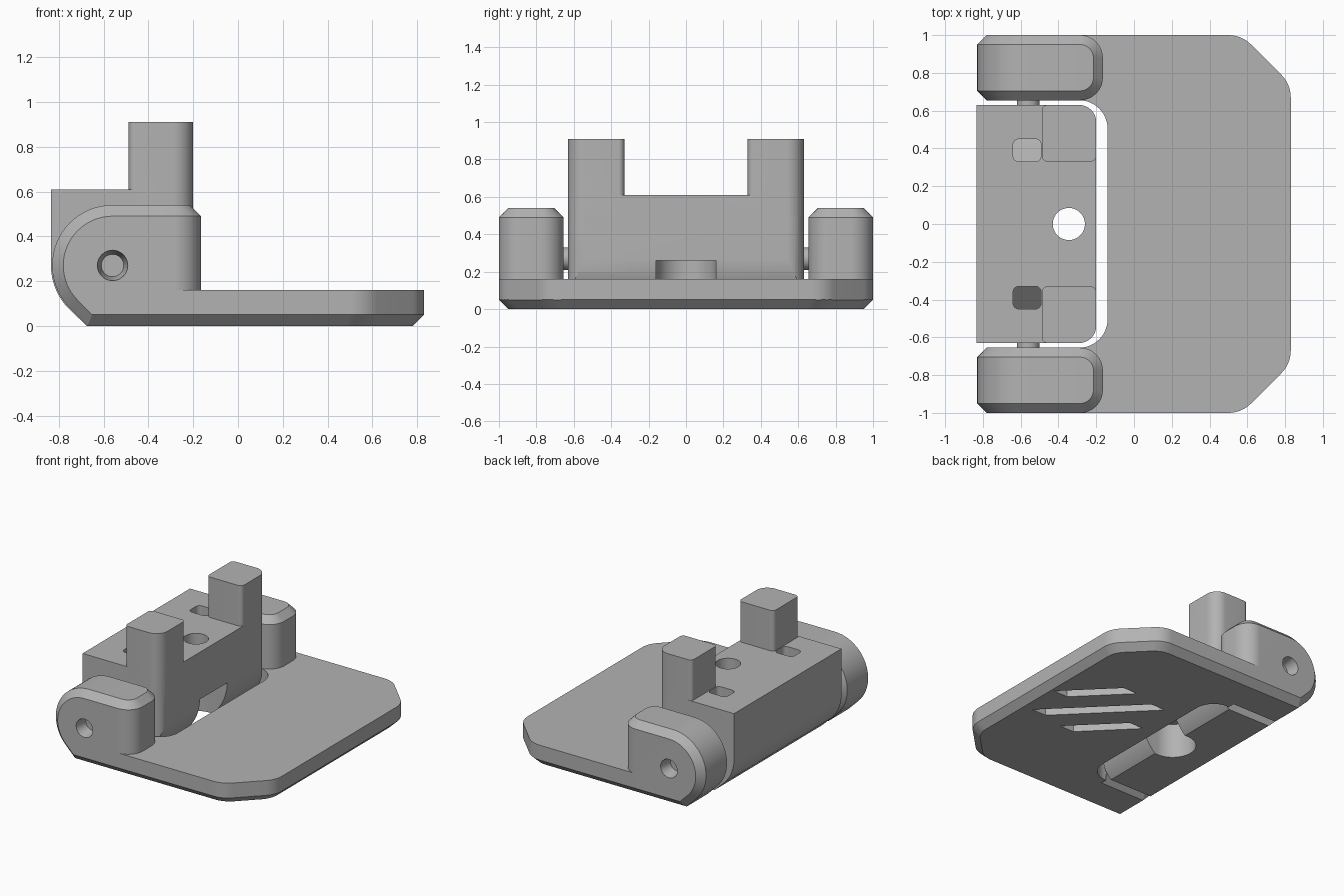
import bpy, bmesh, math
from mathutils import Vector

if "Cube" in bpy.data.objects:
    bpy.data.objects.remove(bpy.data.objects["Cube"])

grey = bpy.data.materials.new("plain grey")
grey.use_nodes = True
colour = (0.45, 0.45, 0.45, 1)
grey.diffuse_color = colour
grey.node_tree.nodes["Principled BSDF"].inputs["Base Color"].default_value = colour


def finish(name, bm):
    bmesh.ops.recalc_face_normals(bm, faces=bm.faces)
    mesh = bpy.data.meshes.new(name)
    bm.to_mesh(mesh)
    bm.free()
    mesh.materials.append(grey)
    ob = bpy.data.objects.new(name, mesh)
    bpy.context.collection.objects.link(ob)
    return ob


def fillet(corners, steps=10):
    """Round a polygon given as (x, y, radius) corners."""
    out = []
    for i, (x, y, r) in enumerate(corners):
        p = Vector((x, y))
        if not r:
            out.append((x, y))
            continue
        a = (Vector(corners[i - 1][:2]) - p).normalized()
        b = (Vector(corners[(i + 1) % len(corners)][:2]) - p).normalized()
        half = a.angle(b) / 2
        centre = p + (a + b).normalized() * r / math.sin(half)
        va = p + a * r / math.tan(half) - centre
        vb = p + b * r / math.tan(half) - centre
        for k in range(steps + 1):
            v = va.lerp(vb, k / steps).normalized() * r + centre
            out.append((v.x, v.y))
    return out


def prism(name, outline, lo, hi, axis="z"):
    """Extrude an outline along z, y (outline in xz) or x (outline in yz)."""
    place = {"z": lambda u, v, w: (u, v, w), "y": lambda u, v, w: (u, w, v),
             "x": lambda u, v, w: (w, u, v)}[axis]
    bm = bmesh.new()
    rings = [[bm.verts.new(place(u, v, w)) for u, v in outline] for w in (lo, hi)]
    for ring in rings:
        bm.faces.new(ring)
    n = len(outline)
    for i in range(n):
        j = (i + 1) % n
        bm.faces.new((rings[0][i], rings[0][j], rings[1][j], rings[1][i]))
    return finish(name, bm)


def rect(x0, x1, y0, y1, r=0):
    return fillet([(x0, y0, r), (x1, y0, r), (x1, y1, r), (x0, y1, r)], 6)


def hull(name, points):
    bm = bmesh.new()
    for p in points:
        bm.verts.new(p)
    res = bmesh.ops.convex_hull(bm, input=bm.verts)
    junk = [v for v in res["geom_interior"] if isinstance(v, bmesh.types.BMVert)]
    bmesh.ops.delete(bm, geom=junk, context="VERTS")
    bmesh.ops.dissolve_limit(bm, angle_limit=0.005, verts=bm.verts, edges=bm.edges)
    return finish(name, bm)


def cylinder(name, centre, r0, r1, depth, axis="z"):
    bm = bmesh.new()
    bmesh.ops.create_cone(bm, cap_ends=True, segments=48, radius1=r0, radius2=r1, depth=depth)
    ob = finish(name, bm)
    ob.location = centre
    if axis == "y":
        ob.rotation_euler.x = -math.pi / 2
    return ob


def combine(ob, other, how):
    bpy.context.view_layer.update()
    mod = ob.modifiers.new("cut", "BOOLEAN")
    mod.operation, mod.solver, mod.object = how, "EXACT", other
    bpy.context.view_layer.objects.active = ob
    bpy.ops.object.modifier_apply(modifier=mod.name)
    bpy.data.objects.remove(other)


def arc(cx, cz, r, start, end, steps=24):
    angles = [math.radians(start + (end - start) * k / steps) for k in range(steps + 1)]
    return [(cx + r * math.cos(a), cz + r * math.sin(a)) for a in angles]


PIN_X, PIN_Z, CH = -0.56, 0.27, 0.05


# Base plate with clipped corners and a chamfered underside
def plate_outline(d):
    half = [(0.57 - d * 0.4, 1 - d, 0.17), (0.83 - d, 0.74 - d * 0.4, 0.17)]
    return fillet([(-0.3, d - 1, 0)] + [(x, -y, r) for x, y, r in half]
                  + half[::-1] + [(-0.3, 1 - d, 0)])


base = hull("base_plate", [(x, y, z) for z, d in ((0, CH), (CH, 0), (0.16, 0))
                           for x, y in plate_outline(d)])
notch = fillet([(-1, -0.655, 0), (-0.14, -0.655, 0.15),
                (-0.14, 0.655, 0.15), (-1, 0.655, 0)])
combine(base, prism("notch", notch, -0.1, 0.3), "DIFFERENCE")

# Chamfered hinge ears, one on each side
for s in (-1, 1):
    pts = []
    for d, y0, y1 in ((0, 0.655 + CH, 1 - CH), (CH, 0.655, 1)):
        low = d
        curve = arc(PIN_X, PIN_Z, 0.27 - d, 90, 225)
        x, z = curve[-1]
        curve.append((x + z - low, low))
        pts += [(x, s * y, z) for x, z in curve for y in (y0, y1)]
    for z, d in ((0, CH), (CH, 0), (0.54 - CH, 0), (0.54, CH)):
        r = 0.12 - d
        end = fillet([(-0.5, 0.655 + d, 0), (-0.165 - (d if z else 0), 0.655 + d, r),
                      (-0.165 - (d if z else 0), 1 - d, r), (-0.5, 1 - d, 0)])
        pts += [(x, s * y, z) for x, y in end]
    ear = hull("ear", pts)
    dimple = cylinder("dimple", (PIN_X, s * 0.96, PIN_Z), 0.05, 0.07, 0.1, "y")
    if s < 0:
        dimple.rotation_euler.x = math.pi / 2
    combine(ear, dimple, "DIFFERENCE")
    combine(base, ear, "UNION")

# Diagonal grooves in the underside
for offset, length in ((-0.17, 0.34), (0, 0.58), (0.17, 0.34)):
    cx, cy, h, w = 0.36 + offset, 0.05 + offset, length / 2, 0.06
    groove = [(cx + h - w, cy - h), (cx + h + w, cy - h),
              (cx - h + w, cy + h), (cx - h - w, cy + h)]
    combine(base, prism("groove", groove, -0.1, 0.05), "DIFFERENCE")

# Swinging block: rounded about the pin, with softened front corners
side = [(-0.835, 0.61), (-0.2, 0.61)]
side += arc(PIN_X, PIN_Z, 0.36, 0, -48.6)
side[-1] = (side[-1][0], 0)
side += [(-0.675, 0)] + arc(PIN_X, PIN_Z, 0.275, 225, 180)
block = prism("swing_block", side, -0.63, 0.63, "y")
plan = fillet([(-1, -0.63, 0), (-0.2, -0.63, 0.09), (-0.2, 0.63, 0.09), (-1, 0.63, 0)])
combine(block, prism("plan", plan, -0.5, 1), "INTERSECT")

# Upright posts and the slanted pockets behind them
for s in (-1, 1):
    post = fillet([(-0.488, s * 0.33, 0.03), (-0.2, s * 0.33, 0.03),
                   (-0.2, s * 0.63, 0.09), (-0.488, s * 0.63, 0.03)])
    combine(block, prism("post", post, 0.5, 0.91), "UNION")
    pocket = prism("pocket", rect(-0.64, -0.492, s * 0.39 - 0.06, s * 0.39 + 0.06, 0.03), 0.35, 0.7)
    slope = [(s * 0.3, 0.55), (s * 0.48, 0.38), (s * 0.48, 0.8), (s * 0.3, 0.8)]
    combine(pocket, prism("slope", slope, -0.8, -0.4, "x"), "INTERSECT")
    combine(block, pocket, "DIFFERENCE")

# Screw hole with a recess that opens to the front
combine(block, cylinder("hole", (-0.345, 0, 0.4), 0.085, 0.085, 1), "DIFFERENCE")
recess = fillet([(-0.505, -0.16, 0.159), (0, -0.16, 0), (0, 0.16, 0), (-0.505, 0.16, 0.159)], 14)
combine(block, prism("recess", recess, -0.1, 0.26), "DIFFERENCE")

# Short pins joining the block to the ears
pins = [cylinder("hinge_pin", (PIN_X, s * 0.64, PIN_Z), 0.06, 0.06, 0.08, "y") for s in (-1, 1)]

for ob in [base, block] + pins:
    bpy.ops.object.select_all(action="DESELECT")
    ob.select_set(True)
    bpy.context.view_layer.objects.active = ob
    bpy.ops.object.shade_smooth_by_angle(angle=math.radians(25))
